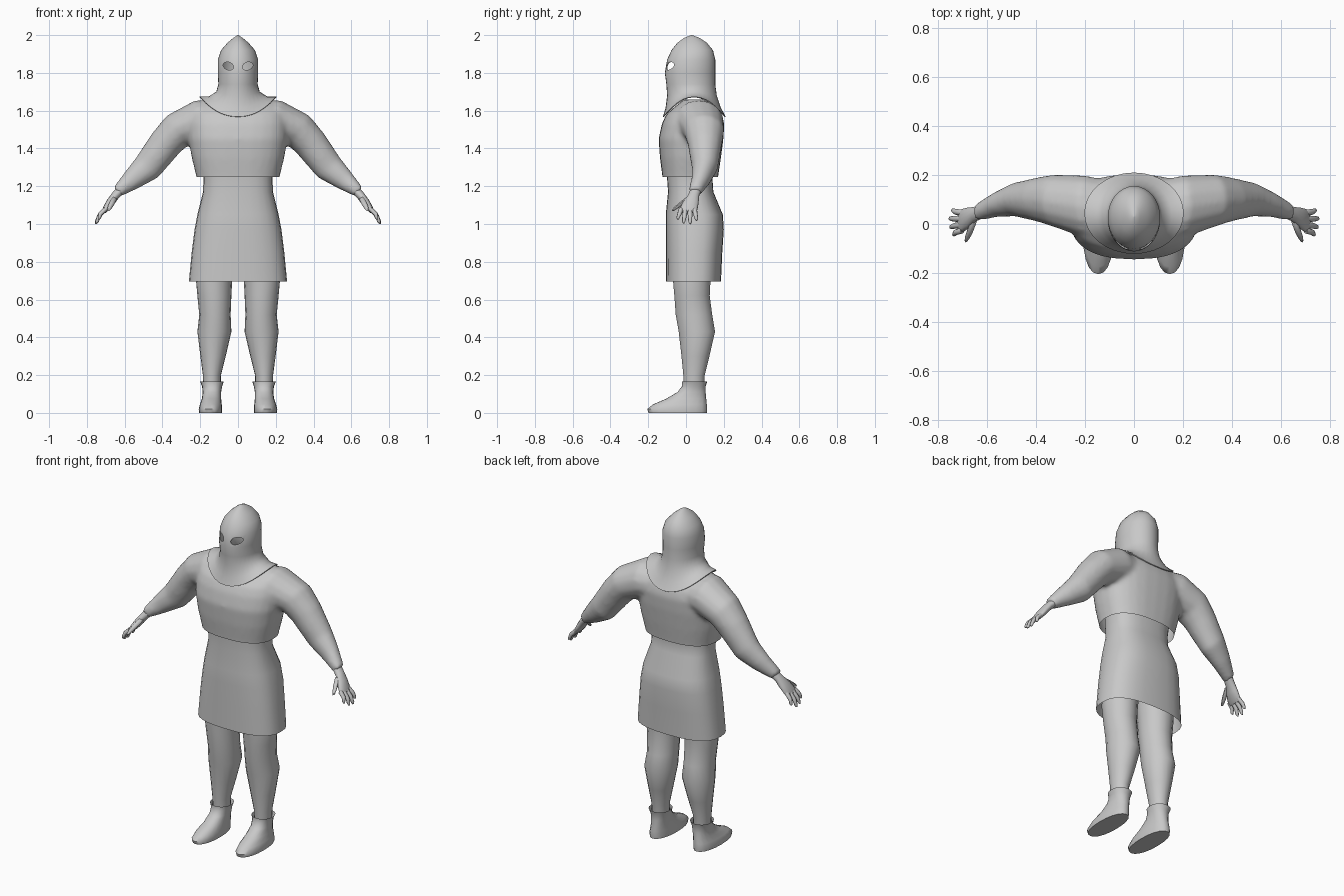
import bpy, bmesh, math
from mathutils import Vector

if "Cube" in bpy.data.objects:
    bpy.data.objects.remove(bpy.data.objects["Cube"])

grey = bpy.data.materials.new("plain_grey")
grey.diffuse_color = (0.58, 0.58, 0.58, 1)
grey.use_nodes = True
grey.node_tree.nodes["Principled BSDF"].inputs["Base Color"].default_value = grey.diffuse_color


def ring(c, u, v, n=20, e=2.0):
    """Superellipse ring round c with half axes u and v."""
    pts = []
    for i in range(n):
        a = 2 * math.pi * i / n
        k, s = math.cos(a), math.sin(a)
        pts.append(Vector(c) + Vector(u) * math.copysign(abs(k) ** (2 / e), k)
                   + Vector(v) * math.copysign(abs(s) ** (2 / e), s))
    return pts


def flat(z, rx, y0, y1, cx=0.0, n=20, e=2.0, lift=0.0):
    """Horizontal ring from y0 to y1; lift raises its sides."""
    pts = ring((cx, (y0 + y1) / 2, z), (rx, 0, 0), (0, (y1 - y0) / 2, 0), n, e)
    for p in pts:
        p.z += lift * min(1, abs(p.x - cx) / rx) ** 2.2
    return pts


def tube(path, n=14):
    """Rings along (x, y, z, radius, y radius) points."""
    out = []
    for i, (x, y, z, r, ry) in enumerate(path):
        a, b = path[max(i - 1, 0)], path[min(i + 1, len(path) - 1)]
        d = Vector((b[0] - a[0], 0, b[2] - a[2])).normalized()
        out.append(ring((x, y, z), (d.z * r, 0, -d.x * r), (0, ry, 0), n))
    return out


def loft(bm, rings, start=True, end=True, side=1):
    rows = [[bm.verts.new((p.x * side, p.y, p.z)) for p in r] for r in rings]
    n = len(rows[0])
    for a, b in zip(rows, rows[1:]):
        for i in range(n):
            j = (i + 1) % n
            bm.faces.new((a[i], a[j], b[j], b[i]))
    if start:
        bm.faces.new(rows[0][::-1])
    if end:
        bm.faces.new(rows[-1])


def finish(bm, name, angle=50):
    bmesh.ops.recalc_face_normals(bm, faces=bm.faces[:])
    me = bpy.data.meshes.new(name)
    bm.to_mesh(me)
    bm.free()
    me.materials.append(grey)
    ob = bpy.data.objects.new(name, me)
    bpy.context.collection.objects.link(ob)
    me.shade_smooth()
    me.set_sharp_from_angle(angle=math.radians(angle))
    return ob


def bake(ob, angle=50):
    """Apply the modifiers of an object."""
    bpy.context.view_layer.update()
    dg = bpy.context.evaluated_depsgraph_get()
    me = bpy.data.meshes.new_from_object(ob.evaluated_get(dg))
    ob.modifiers.clear()
    ob.data = me
    me.shade_smooth()
    me.set_sharp_from_angle(angle=math.radians(angle))


# tunic: chest and both sleeves fused into one skin
bm = bmesh.new()
loft(bm, [flat(z, rx, a, b, n=28, e=2.5) for z, rx, a, b in (
    (1.18, .21, -.12, .165), (1.25, .22, -.125, .17), (1.35, .245, -.138, .185),
    (1.45, .262, -.145, .198), (1.53, .265, -.128, .203), (1.58, .255, -.105, .19),
    (1.62, .235, -.06, .16), (1.66, .18, -.01, .125))])
arm = [(.10, .06, 1.54, .10, .12), (.20, .07, 1.545, .115, .13),
       (.325, .095, 1.492, .098, .108), (.385, .10, 1.425, .09, .092),
       (.48, .10, 1.30, .080, .07), (.56, .08, 1.235, .058, .052),
       (.64, .048, 1.17, .032, .037)]
for s in (1, -1):
    loft(bm, tube(arm), side=s)
tunic = finish(bm, "tunic")
m = tunic.modifiers.new("fuse", "REMESH")
m.mode = 'VOXEL'
m.voxel_size = 0.012
m = tunic.modifiers.new("soften", "SMOOTH")
m.factor = 0.5
m.iterations = 8
bake(tunic)
# straight open hem
bm = bmesh.new()
bm.from_mesh(tunic.data)
low = [v for v in bm.verts if abs(v.co.x) < .32 and v.co.z < 1.30]
geom = set(low)
for v in low:
    geom.update(v.link_edges)
    geom.update(v.link_faces)
for f in [g for g in geom if isinstance(g, bmesh.types.BMFace)]:
    geom.update(f.verts)
    geom.update(f.edges)
bmesh.ops.bisect_plane(bm, geom=list(geom), plane_co=(0, 0, 1.25), plane_no=(0, 0, 1))
bmesh.ops.delete(bm, geom=[v for v in bm.verts if abs(v.co.x) < .32 and v.co.z < 1.2499],
                 context='VERTS')
bm.to_mesh(tunic.data)
bm.free()
tunic.data.materials.clear()
tunic.data.materials.append(grey)
tunic.data.shade_smooth()

# skirt, open below
bm = bmesh.new()
loft(bm, [flat(z, rx, a, b, n=28, e=2.6) for z, rx, a, b in (
    (.695, .26, -.105, .185), (.85, .245, -.106, .192), (.97, .23, -.107, .2),
    (1.05, .215, -.107, .195), (1.17, .185, -.095, .145), (1.24, .183, -.1, .14),
    (1.32, .19, -.1, .15))], start=False)
finish(bm, "skirt")

# hood with flared collar
bm = bmesh.new()
loft(bm, [flat(z, rx, a, b, n=32, lift=l) for z, rx, a, b, l in (
    (1.568, .203, -.122, .21, .108), (1.615, .155, -.108, .185, .06),
    (1.68, .115, -.1, .163, .02), (1.74, .104, -.104, .155, 0),
    (1.80, .107, -.112, .155, 0), (1.87, .107, -.1, .155, 0),
    (1.92, .09, -.077, .143, 0), (1.96, .055, -.045, .11, 0),
    (1.985, .025, -.01, .072, 0), (2.0, .003, .027, .033, 0))], start=False)
hood = finish(bm, "hood")
m = hood.modifiers.new("cloth", "SOLIDIFY")
m.thickness = 0.005
m.offset = -1
# eye holes
cutters = []
for s in (1, -1):
    bm = bmesh.new()
    loft(bm, [ring((s * .051, y, 1.836), (.028, 0, s * .005), (0, 0, .021), 16)
              for y in (-.2, -.02)])
    c = finish(bm, "eye_cutter")
    c.hide_render = True
    cutters.append(c)
    m = hood.modifiers.new("eye", "BOOLEAN")
    m.operation = 'DIFFERENCE'
    m.solver = 'EXACT'
    m.object = c
bake(hood)
for c in cutters:
    bpy.data.objects.remove(c)

for s, tag in ((1, "left"), (-1, "right")):
    # leg
    bm = bmesh.new()
    loft(bm, [flat(z, rx, a, b, cx=cx, n=18) for z, cx, rx, a, b in (
        (.10, .138, .045, -.01, .095), (.20, .138, .048, -.015, .1),
        (.30, .132, .067, -.025, .125), (.43, .125, .09, -.04, .155),
        (.52, .122, .083, -.056, .14), (.62, .125, .09, -.063, .127),
        (.72, .127, .097, -.072, .132), (.90, .11, .1, -.08, .15))], side=s)
    finish(bm, tag + "_leg")
    # shoe with open cuff
    bm = bmesh.new()
    loft(bm, [flat(z, rx, a, b, cx=cx, n=20, e=2.2) for z, cx, rx, a, b in (
        (0, .146, .060, -.198, .11), (.02, .146, .062, -.205, .112),
        (.045, .144, .058, -.175, .11), (.075, .140, .051, -.105, .107),
        (.11, .138, .049, -.045, .104), (.14, .137, .053, -.022, .104),
        (.165, .138, .062, -.022, .112))], end=False, side=s)
    finish(bm, tag + "_shoe")
    # hand: palm, four fingers and thumb
    bm = bmesh.new()
    loft(bm, tube([(.615, .055, 1.185, .024, .03), (.65, .04, 1.15, .022, .03),
                   (.675, .026, 1.115, .022, .042), (.70, .014, 1.08, .017, .048),
                   (.712, .01, 1.062, .01, .044)]), side=s)
    for y0, y1, x1, z1 in ((.045, .055, .742, 1.018), (.021, .022, .753, 1.0),
                           (-.003, -.012, .75, 1.004), (-.026, -.042, .738, 1.024)):
        xm, zm = .5 * (.705 + x1) + .007, .5 * (1.075 + z1) + .004
        loft(bm, tube([(.70, y0, 1.08, .012, .013), (xm, (y0 + y1) / 2, zm, .011, .012),
                       (x1 - .004, y1, z1 + .01, .009, .009), (x1, y1, z1, .004, .004)], 8),
             side=s)
    loft(bm, tube([(.652, .015, 1.14, .013, .016), (.666, -.02, 1.112, .014, .017),
                   (.678, -.048, 1.09, .012, .014), (.686, -.068, 1.072, .006, .007)], 8),
         side=s)
    finish(bm, tag + "_hand")
